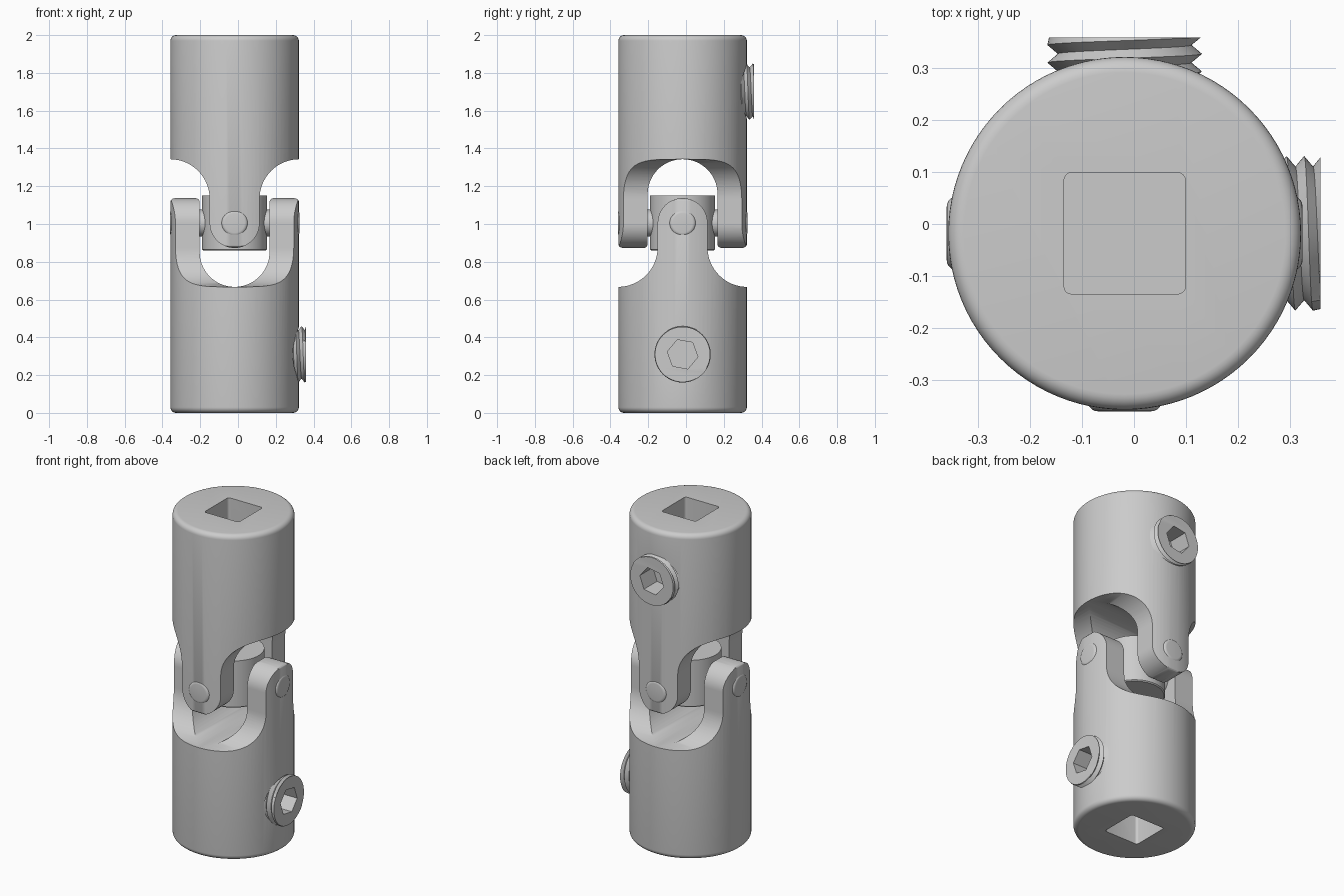
import bpy, bmesh
from math import pi, sin, cos, radians
from mathutils import Matrix, Vector

if "Cube" in bpy.data.objects:
    bpy.data.objects.remove(bpy.data.objects["Cube"])

PIVOT = Matrix.Translation((-0.018, -0.018, 1.005))
R = 0.34            # body radius
ALONG = {'x': lambda u, v, w: (w, u, v), 'y': lambda u, v, w: (u, w, v), 'z': lambda u, v, w: (u, v, w)}


def finish(name, bm):
    bmesh.ops.recalc_face_normals(bm, faces=bm.faces)
    me = bpy.data.meshes.new(name)
    bm.to_mesh(me)
    bm.free()
    ob = bpy.data.objects.new(name, me)
    bpy.context.collection.objects.link(ob)
    return ob


def arc(cx, cy, r, a0, a1, n=16):
    return [(cx + r * cos(radians(a0 + (a1 - a0) * i / n)),
             cy + r * sin(radians(a0 + (a1 - a0) * i / n))) for i in range(n + 1)]


def prism(name, pts, axis, lo, hi):
    bm = bmesh.new()
    ends = [[bm.verts.new(ALONG[axis](u, v, w)) for u, v in pts] for w in (lo, hi)]
    n = len(pts)
    for e in ends:
        bm.faces.new(e)
    for i in range(n):
        j = (i + 1) % n
        bm.faces.new((ends[0][i], ends[0][j], ends[1][j], ends[1][i]))
    return finish(name, bm)


def lathe(name, profile, axis='z', n=96):
    bm = bmesh.new()
    rings = [[bm.verts.new(ALONG[axis](r * cos(2 * pi * i / n), r * sin(2 * pi * i / n), h))
              for i in range(n)] for r, h in profile]
    for a, b in zip(rings, rings[1:]):
        for i in range(n):
            j = (i + 1) % n
            bm.faces.new((a[i], a[j], b[j], b[i]))
    bm.faces.new(rings[0])
    bm.faces.new(rings[-1])
    return finish(name, bm)


def boolean(ob, cutter, op='DIFFERENCE'):
    m = ob.modifiers.new("cut", 'BOOLEAN')
    m.object, m.operation, m.solver = cutter, op, 'EXACT'
    select(ob)
    bpy.ops.object.modifier_apply(modifier=m.name)
    bpy.data.objects.remove(cutter)


def select(ob):
    bpy.ops.object.select_all(action='DESELECT')
    ob.select_set(True)
    bpy.context.view_layer.objects.active = ob


def place(ob, matrix):
    ob.data.transform(matrix)
    select(ob)
    bpy.ops.object.shade_smooth_by_angle(angle=radians(35))


def mirrored(half):
    return half + [(-u, v) for u, v in reversed(half)]


def yoke(name, length):
    # round body with a softened end
    ob = lathe(name, [(r, h) for r, h in arc(R - 0.03, -length + 0.03, 0.03, 270, 360, 6)] + [(R, 0.2)])
    # side outline: rounded ear tip flaring into the body
    side = mirrored(arc(0, 0, 0.132, 89, 0) + arc(0.342, -0.128, 0.21, 180, 270)
                    + [(0.4, -0.338), (0.4, -1.2)])
    boolean(ob, prism("ear_cutter", side, 'x', -0.5, 0.5), 'INTERSECT')
    # fork outline: two ears with a round-bottomed slot
    fork = mirrored(arc(0, -0.153, 0.185, 271, 360) + arc(0.205, 0.1115, 0.02, 180, 90, 5)
                    + arc(0.317, 0.1065, 0.025, 90, 0, 5) + [(0.3425, -0.2), (0.4, -0.25), (0.4, -1.2)])
    boolean(ob, prism("fork_cutter", fork, 'y', -0.5, 0.5), 'INTERSECT')
    # square drive socket
    s, c = 0.102, 0.015
    square = [p for k, (x, y) in enumerate([(s, s), (-s, s), (-s, -s), (s, -s)])
              for p in arc(x, y, c, 90 * k, 90 * k + 90, 4)]
    boolean(ob, prism("socket_cutter", square, 'z', -1.2, -0.485))
    # set screw bore
    bore = lathe("bore_cutter", [(0.142, 0.05), (0.142, 0.5)], 'x', 64)
    bore.data.transform(Matrix.Translation((0, 0, -0.695)))
    boolean(ob, bore)
    return ob


def set_screw(name):
    # helical V thread running along x
    x0, x1, pitch, n = 0.125, 0.377, 0.034, 64
    turns = int((x1 - x0) / pitch) + 2
    bm = bmesh.new()
    rows = []
    for j in range(n + 1):
        a, row = 2 * pi * (j % n) / n, []
        for k in range(-4, 2 * turns + 2):
            x = x0 + pitch * (k / 2 + j / n)
            r = 0.149 if k % 2 else 0.129
            if x <= x0 or x >= x1:
                x, r = min(max(x, x0), x1), 0.146
            row.append(bm.verts.new((x, r * cos(a), r * sin(a))))
        rows.append(row)
    for a, b in zip(rows, rows[1:]):
        for k in range(len(a) - 1):
            bm.faces.new((a[k], a[k + 1], b[k + 1], b[k]))
    bmesh.ops.remove_doubles(bm, verts=bm.verts, dist=1e-5)
    bmesh.ops.holes_fill(bm, edges=[e for e in bm.edges if e.is_boundary], sides=0)
    ob = finish(name, bm)
    # hex key recess
    hexagon = [(0.082 * cos(radians(60 * i - 10)), 0.082 * sin(radians(60 * i - 10))) for i in range(6)]
    boolean(ob, prism("hex_cutter", hexagon, 'x', 0.25, 0.5))
    ob.data.transform(Matrix.Translation((0, 0, -0.695)))
    return ob


# upper half is the lower half turned over, with its ears a quarter turn round
FLIP = PIVOT @ Matrix.Rotation(pi, 4, Vector((1, 1, 0)))
for label, length, mat in (("lower", 1.005, PIVOT), ("upper", 0.995, FLIP)):
    place(yoke(label + "_yoke", length), mat)
    place(set_screw(label + "_set_screw"), mat)
    # pivot pin with rounded ends
    h = 0.343
    end = arc(0.0515, h - 0.02, 0.02, 0, 90, 5)
    pin = lathe(label + "_pivot_pin", [(r, -z) for r, z in reversed(end)] + end, 'x', 48)
    place(pin, mat)

# round centre block joining the pins
block = lathe("centre_block", [(0.166, -0.145), (0.172, -0.139), (0.172, 0.145)])
place(block, PIVOT)
